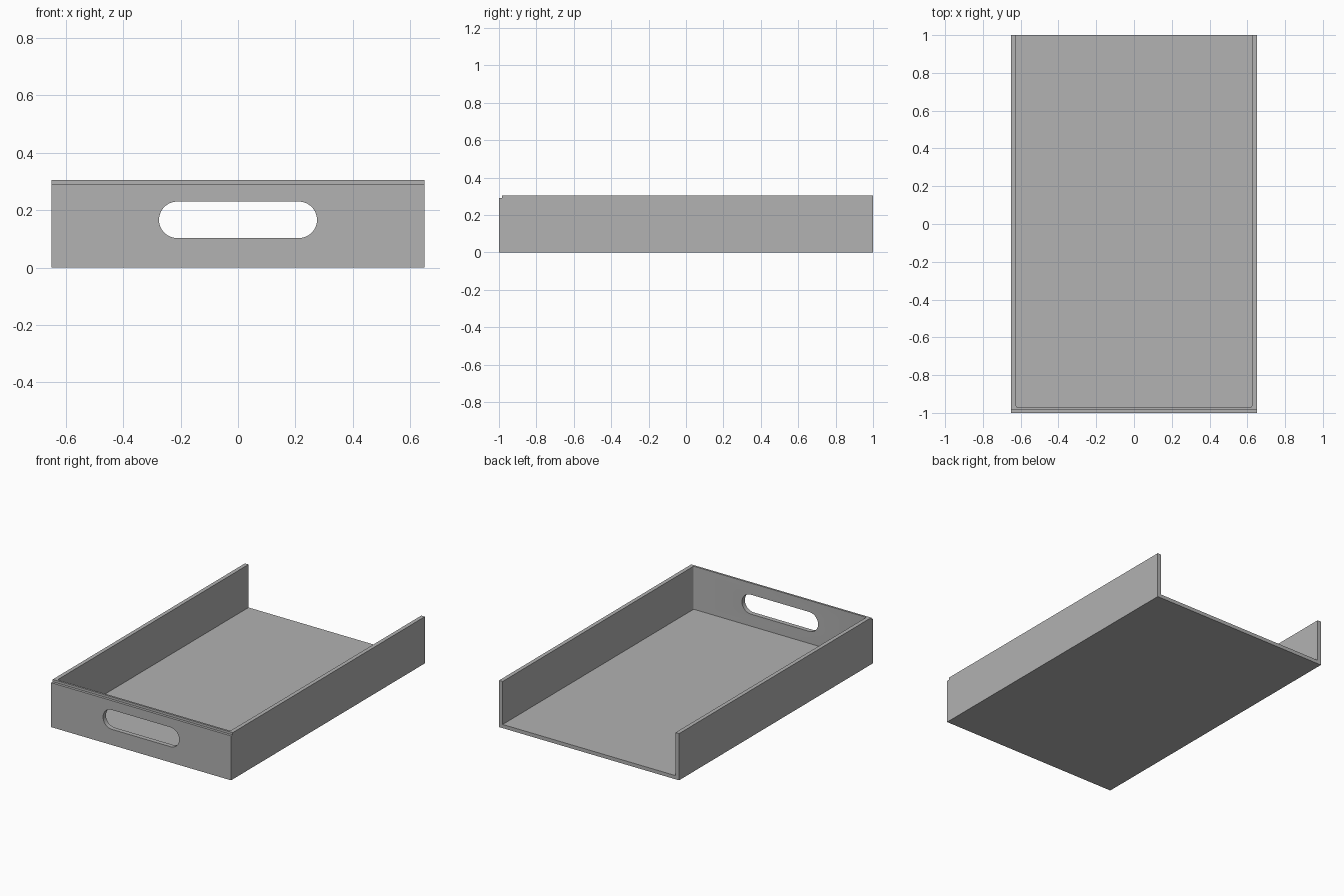
import bpy, bmesh, math

old = bpy.data.objects.get("Cube")
if old:
    bpy.data.objects.remove(old, do_unlink=True)

WIDTH, LENGTH, HEIGHT = 1.3, 2.0, 0.305
WALL, FLOOR = 0.026, 0.024
FRONT = -LENGTH / 2
HALF = WIDTH / 2

grey = bpy.data.materials.new("plain grey")
grey.use_nodes = True
colour = (0.445, 0.445, 0.445, 1)
grey.diffuse_color = colour
grey.node_tree.nodes["Principled BSDF"].inputs["Base Color"].default_value = colour


def prism(name, outline, axis, start, end):
    """Extrude a closed 2D outline along y or z."""
    def place(a, b, t):
        return (a, t, b) if axis == "y" else (a, b, t)
    bm = bmesh.new()
    low = [bm.verts.new(place(a, b, start)) for a, b in outline]
    high = [bm.verts.new(place(a, b, end)) for a, b in outline]
    bm.faces.new(low)
    bm.faces.new(high)
    n = len(outline)
    for i in range(n):
        j = (i + 1) % n
        bm.faces.new((low[i], low[j], high[j], high[i]))
    bmesh.ops.recalc_face_normals(bm, faces=bm.faces[:])
    mesh = bpy.data.meshes.new(name)
    bm.to_mesh(mesh)
    bm.free()
    mesh.materials.append(grey)
    obj = bpy.data.objects.new(name, mesh)
    bpy.context.collection.objects.link(obj)
    return obj


def rect(x, low, high):
    return [(-x, low), (x, low), (x, high), (-x, high)]


def arc(cx, cy, r, first, last, steps):
    angles = [math.radians(first + (last - first) * i / steps) for i in range(steps + 1)]
    return [(cx + r * math.cos(a), cy + r * math.sin(a)) for a in angles]


# Solid block for the tray
tray = prism("tray", rect(HALF, FRONT, -FRONT), "z", 0, HEIGHT)

# Interior, open at the back, with small rounded front corners
x, y, r = HALF - WALL, FRONT + 0.03, 0.008
inside = (arc(-x + r, y + r, r, 180, 270, 3) + arc(x - r, y + r, r, 270, 360, 3)
          + [(x, 1.2), (-x, 1.2)])
interior = prism("interior_cutter", inside, "z", FLOOR, 0.5)

# Step along the top front edge
step = prism("step_cutter", rect(1, FRONT - 0.1, FRONT + 0.017), "z", 0.29, 0.5)

# Rounded handle slot through the front wall
r, z = 0.0635, 0.166
slot = arc(0.275 - r, z, r, -90, 90, 20) + arc(r - 0.275, z, r, 90, 270, 20)
handle = prism("handle_cutter", slot, "y", FRONT - 0.1, FRONT + 0.1)

bpy.context.view_layer.objects.active = tray
for cutter in (interior, step, handle):
    cutter.hide_render = True
    mod = tray.modifiers.new(cutter.name, "BOOLEAN")
    mod.operation = "DIFFERENCE"
    mod.solver = "EXACT"
    mod.object = cutter
    bpy.ops.object.modifier_apply(modifier=mod.name)
    bpy.data.objects.remove(cutter, do_unlink=True)

# Smooth the slot ends, keep the edges sharp
bpy.ops.object.select_all(action="DESELECT")
tray.select_set(True)
bpy.ops.object.shade_smooth_by_angle(angle=math.radians(35))
